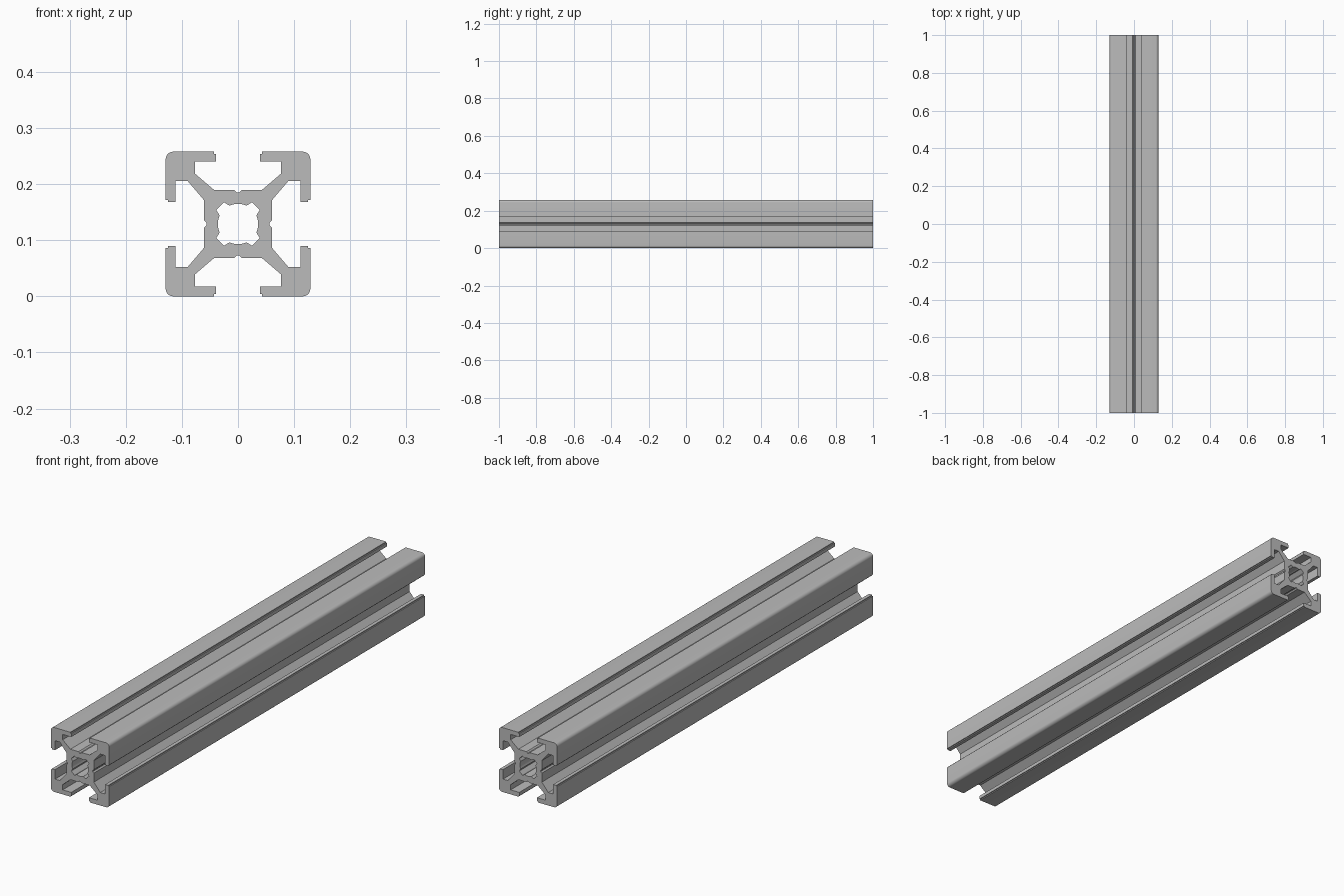
import bpy, bmesh
from math import sin, cos, radians

cube = bpy.data.objects.get("Cube")
if cube:
    bpy.data.objects.remove(cube, do_unlink=True)

LENGTH = 2.0
HALF = 0.129      # half the width of the section
FILLET = 0.014


def arc(centre, radius, start, end, steps):
    """Points on an arc about (centre, centre), angles in degrees."""
    angles = [radians(start + (end - start) * i / steps) for i in range(steps + 1)]
    return [(centre + radius * cos(a), centre + radius * sin(a)) for a in angles]


def full_loop(octant):
    """Mirror an eighth across the diagonal, then turn it four times."""
    quarter = octant + [(v, u) for u, v in reversed(octant)]
    loop = []
    for _ in range(4):
        loop += quarter
        quarter = [(v, -u) for u, v in quarter]
    return loop


# Outer section: slot floor with centre groove, web, lip, rounded corner
outer = [(0.002, 0.056), (0.007, 0.061), (0.043, 0.061), (0.077, 0.090),
         (0.077, 0.111), (0.039, 0.111), (0.039, 0.125), (0.043, 0.125),
         (0.043, HALF)]
outer += arc(HALF - FILLET, FILLET, 90, 90 - 3 * 90 / 7, 3)

# Central bore: round with a notch in each corner
bore = arc(0, 0.036, 85, 65, 3) + [(0.025, 0.039)]

bm = bmesh.new()
edges = []
for loop in (full_loop(outer), full_loop(bore)):
    verts = [bm.verts.new((u, -LENGTH / 2, v + HALF)) for u, v in loop]
    edges += [bm.edges.new((a, b)) for a, b in zip(verts, verts[1:] + verts[:1])]

# Fill the end face and extrude it along the bar
bmesh.ops.triangle_fill(bm, edges=edges, use_beauty=True, use_dissolve=False)
result = bmesh.ops.extrude_face_region(bm, geom=bm.faces[:])
moved = [g for g in result["geom"] if isinstance(g, bmesh.types.BMVert)]
bmesh.ops.translate(bm, verts=moved, vec=(0, LENGTH, 0))
bmesh.ops.recalc_face_normals(bm, faces=bm.faces[:])

mesh = bpy.data.meshes.new("slotted_bar")
bm.to_mesh(mesh)
bm.free()
bar = bpy.data.objects.new("slotted_bar", mesh)
bpy.context.collection.objects.link(bar)

# Plain grey metal
grey = bpy.data.materials.new("aluminium_grey")
grey.use_nodes = True
colour = (0.5, 0.5, 0.5, 1)
grey.diffuse_color = colour
grey.node_tree.nodes["Principled BSDF"].inputs["Base Color"].default_value = colour
mesh.materials.append(grey)

bpy.ops.object.select_all(action="DESELECT")
bar.select_set(True)
bpy.context.view_layer.objects.active = bar
bpy.ops.object.shade_smooth_by_angle(angle=radians(25))
